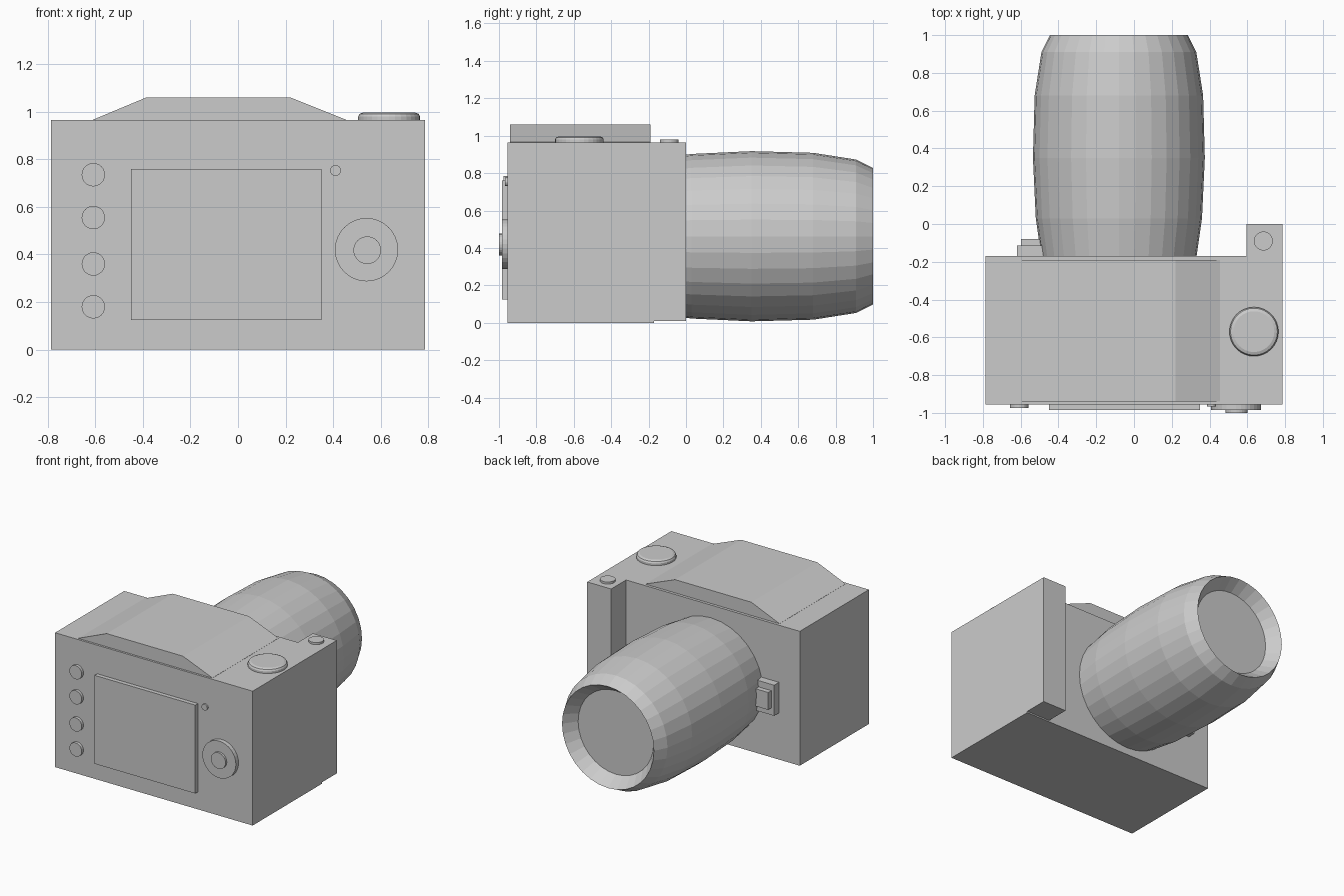
import bpy, bmesh, math
from mathutils import Matrix

if "Cube" in bpy.data.objects:
    bpy.data.objects.remove(bpy.data.objects["Cube"])

grey = bpy.data.materials.new("light_grey")
grey.diffuse_color = (0.6, 0.6, 0.6, 1)
grey.use_nodes = True
grey.node_tree.nodes["Principled BSDF"].inputs["Base Color"].default_value = grey.diffuse_color


def finish(name, bm):
    bmesh.ops.recalc_face_normals(bm, faces=bm.faces)
    me = bpy.data.meshes.new(name)
    bm.to_mesh(me)
    bm.free()
    me.materials.append(grey)
    ob = bpy.data.objects.new(name, me)
    bpy.context.collection.objects.link(ob)
    return ob


def box(name, x0, x1, y0, y1, z0, z1):
    bm = bmesh.new()
    bmesh.ops.create_cube(bm, size=1)
    for v in bm.verts:
        v.co = ((x0 + x1) / 2 + v.co.x * (x1 - x0),
                (y0 + y1) / 2 + v.co.y * (y1 - y0),
                (z0 + z1) / 2 + v.co.z * (z1 - z0))
    return finish(name, bm)


def turned(name, profile, centre, direction, sides=32):
    """Revolve (radius, distance) pairs around an axis; both ends are capped."""
    turn = {"up": Matrix.Identity(3),
            "front": Matrix.Rotation(math.pi / 2, 3, 'X'),
            "back": Matrix.Rotation(-math.pi / 2, 3, 'X')}[direction]
    bm = bmesh.new()
    rings = []
    for r, d in profile:
        rings.append([bm.verts.new((r * math.cos(2 * math.pi * i / sides),
                                    r * math.sin(2 * math.pi * i / sides), d))
                      for i in range(sides)])
    for a, b in zip(rings, rings[1:]):
        for i in range(sides):
            j = (i + 1) % sides
            bm.faces.new((a[i], a[j], b[j], b[i]))
    bm.faces.new(rings[0][::-1])
    bm.faces.new(rings[-1])
    bmesh.ops.transform(bm, matrix=Matrix.Translation(centre) @ turn.to_4x4(),
                        verts=bm.verts)
    return finish(name, bm)


# Body and hand grip
box("body", -0.785, 0.785, -0.955, -0.17, 0, 0.965)
box("hand_grip", 0.595, 0.785, -0.175, 0, 0.01, 0.965)

# Viewfinder hump: a trapezoid pushed along y
bm = bmesh.new()
outline = [(-0.61, 0.96), (-0.61, 0.966), (-0.385, 1.06),
           (0.22, 1.06), (0.455, 0.966), (0.455, 0.96)]
face = bm.faces.new([bm.verts.new((x, -0.94, z)) for x, z in outline])
ext = bmesh.ops.extrude_face_region(bm, geom=[face], use_keep_orig=True)
bmesh.ops.translate(bm, vec=(0, 0.75, 0),
                    verts=[g for g in ext["geom"] if isinstance(g, bmesh.types.BMVert)])
finish("viewfinder_hump", bm)

# Barrel-shaped lens with recessed front glass
turned("lens", [(0.41, -0.18), (0.44, 0.03), (0.455, 0.35), (0.446, 0.68),
                (0.41, 0.91), (0.365, 1.0), (0.30, 0.91)],
       (-0.08, 0, 0.4625), "back")

# Lens release catch
box("release_base", -0.62, -0.46, -0.175, -0.115, 0.335, 0.555)
box("release_catch", -0.597, -0.48, -0.12, -0.08, 0.385, 0.51)

# Top controls
turned("mode_dial", [(0.13, -0.005), (0.13, 0.015), (0.124, 0.026), (0.108, 0.032)],
       (0.635, -0.57, 0.965), "up")
turned("shutter_button", [(0.05, -0.005), (0.05, 0.015)], (0.685, -0.09, 0.965), "up")

# Rear screen and controls
box("screen", -0.45, 0.35, -0.985, -0.95, 0.125, 0.76)
for i, z in enumerate((0.18, 0.36, 0.555, 0.735)):
    turned(f"side_button_{i + 1}", [(0.049, -0.005), (0.049, 0.02)],
           (-0.608, -0.955, z), "front", 24)
turned("indicator", [(0.023, -0.005), (0.023, 0.012)], (0.41, -0.955, 0.753), "front", 16)
turned("control_wheel", [(0.133, -0.005), (0.133, 0.03)], (0.54, -0.955, 0.42), "front")
turned("wheel_centre", [(0.058, 0.02), (0.058, 0.045)], (0.543, -0.955, 0.418), "front", 24)
